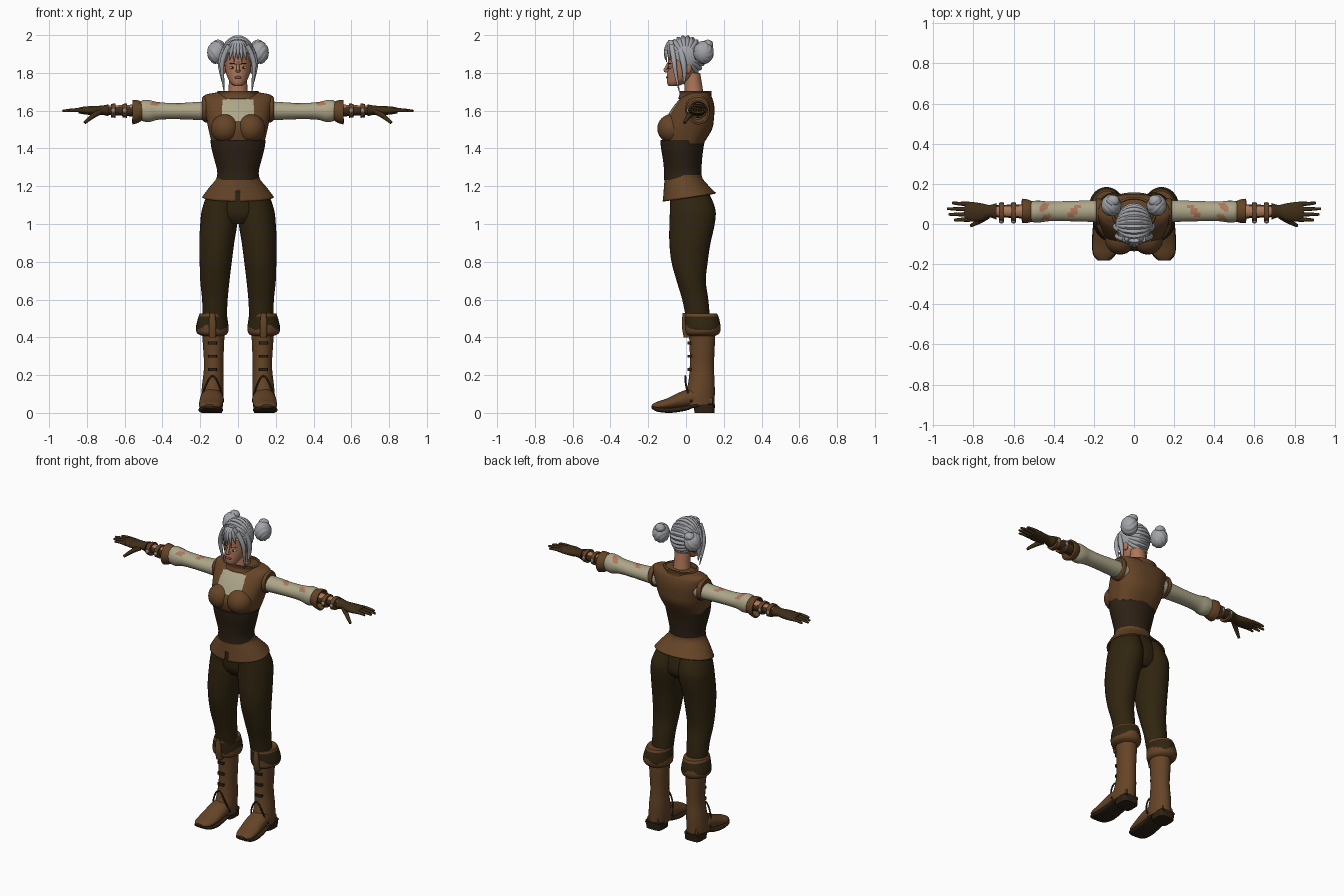
import bpy, bmesh, math
from mathutils import Vector

if "Cube" in bpy.data.objects:
    bpy.data.objects.remove(bpy.data.objects["Cube"])


def colour(name, *rgb):
    m = bpy.data.materials.new(name)
    m.use_nodes = True
    m.diffuse_color = (*rgb, 1)
    m.node_tree.nodes["Principled BSDF"].inputs["Base Color"].default_value = (*rgb, 1)
    return m


leather = colour("brown leather", .13, .058, .02)
trousers = colour("dark trousers", .03, .018, .005)
dark = colour("dark corset", .026, .015, .007)
silver = colour("silver hair", .36, .37, .39)
cream = colour("cream cloth", .42, .38, .25)
skin = colour("skin", .42, .18, .1)
glove = colour("glove leather", .05, .027, .009)
metal = colour("buckle metal", .25, .22, .18)
lip = colour("lips", .3, .08, .06)
white = colour("eye white", .6, .6, .58)
meshes = []


def add_mirror(ob):
    ob.modifiers.new("Mirror", "MIRROR").use_axis = (True, False, False)


def finish(name, bm, mat, mirror=False, thick=0):
    bmesh.ops.recalc_face_normals(bm, faces=bm.faces)
    me = bpy.data.meshes.new(name)
    bm.to_mesh(me)
    bm.free()
    me.materials.append(mat)
    ob = bpy.data.objects.new(name, me)
    bpy.context.collection.objects.link(ob)
    meshes.append(ob)
    if thick:
        mod = ob.modifiers.new("Thickness", "SOLIDIFY")
        mod.thickness, mod.offset = thick, -1
    if mirror:
        add_mirror(ob)
    return ob


def spline(a, b, c, d, t):
    return .5 * (2 * b + (c - a) * t + (2 * a - 5 * b + 4 * c - d) * t * t
                 + (3 * b - a - 3 * c + d) * t ** 3)


def loft(name, rings, mat, axis="z", mirror=False, power=2, seg=32, steps=4, thick=0, edit=None):
    """Skin rounded sections given as (position, low, high, low, high)."""
    rings = [(r[0], -r[1], *r[1:]) if len(r) == 4 else r for r in rings]
    n, full = len(rings), []
    for i in range(n - 1):
        near = [rings[max(0, min(n - 1, i + k))] for k in (-1, 0, 1, 2)]
        full += [[spline(*q, s / steps) for q in zip(*near)] for s in range(steps)]
    full.append(rings[-1])
    bm, loops = bmesh.new(), []
    for t, a, b, c, d in full:
        loop = []
        for k in range(seg):
            ang = math.tau * k / seg
            u, v = (math.copysign(abs(f) ** (2 / power), f) for f in (math.cos(ang), math.sin(ang)))
            u, v = (a + b + u * (b - a)) / 2, (c + d + v * (d - c)) / 2
            loop.append(bm.verts.new({"z": (u, v, t), "x": (t, u, v), "y": (u, t, v)}[axis]))
        loops.append(loop)
    for p, q in zip(loops, loops[1:]):
        for k in range(seg):
            bm.faces.new((p[k], p[k - 1], q[k - 1], q[k]))
    if not thick:
        bm.faces.new(loops[0])
        bm.faces.new(loops[-1])
    if edit:
        edit(bm)
    return finish(name, bm, mat, mirror, thick)


def blob(name, centre, radii, mat, mirror=False, ripple=0, twist=0, cut=None):
    """Ellipsoid, optionally with strand ridges that run to poles on the x axis."""
    bm = bmesh.new()
    fine = 96 if ripple else 24
    bmesh.ops.create_uvsphere(bm, u_segments=fine, v_segments=20, radius=1)
    for v in bm.verts:
        x, y, z = v.co
        ang = math.atan2(y, x) + twist * z
        f = 1 - .09 * (1 - abs(math.sin(ripple * ang))) if ripple else 1
        v.co = [c + r * p for c, r, p in zip(centre, radii, (z, x * f, y * f))]
    if cut:
        bmesh.ops.bisect_plane(bm, geom=bm.verts[:] + bm.edges[:] + bm.faces[:],
                               plane_co=cut[0], plane_no=cut[1], clear_inner=True)
    return finish(name, bm, mat, mirror)


def strand(name, points, r, mat, mirror=False, tip=.15):
    cu = bpy.data.curves.new(name, "CURVE")
    cu.dimensions, cu.bevel_depth, cu.bevel_resolution = "3D", r, 3
    cu.use_fill_caps = True
    s = cu.splines.new("NURBS")
    s.points.add(len(points) - 1)
    for i, (p, co) in enumerate(zip(s.points, points)):
        p.co = (*co, 1)
        p.radius = 1 - (1 - tip) * (i / (len(points) - 1)) ** 2
    s.use_endpoint_u, s.order_u = True, 3
    cu.materials.append(mat)
    ob = bpy.data.objects.new(name, cu)
    bpy.context.collection.objects.link(ob)
    if mirror:
        add_mirror(ob)


def slice_mesh(bm, cuts):
    for co, no in cuts:
        bmesh.ops.bisect_plane(bm, geom=bm.verts[:] + bm.edges[:] + bm.faces[:],
                               plane_co=co, plane_no=no)


def paint(ob, mat, rule, cuts=()):
    bm = bmesh.new()
    bm.from_mesh(ob.data)
    slice_mesh(bm, cuts)
    ob.data.materials.append(mat)
    for f in bm.faces:
        if rule(f.calc_center_median()):
            f.material_index = len(ob.data.materials) - 1
    bm.to_mesh(ob.data)
    bm.free()


X, Z = Vector((1, 0, 0)), Vector((0, 0, 1))

# Trousers
loft("pelvis", [(1.0, .09, -.05, .1), (1.05, .14, -.08, .135), (1.15, .15, -.085, .12),
                (1.23, .105, -.09, .08)], trousers)
loft("trouser_legs", [(1.18, .0, .155, -.085, .115), (1.08, .0, .19, -.085, .155),
                      (1.0, .004, .2, -.088, .152), (.9, .02, .205, -.088, .13),
                      (.8, .033, .203, -.077, .115), (.7, .045, .2, -.05, .105),
                      (.6, .055, .19, -.02, .118), (.5, .06, .187, 0, .127),
                      (.44, .07, .18, .01, .13)], trousers, mirror=True)

# Boots
loft("boot_shafts", [(.47, .07, .19, .01, .15), (.38, .073, .187, .018, .153),
                     (.25, .078, .18, .02, .148), (.15, .076, .19, .01, .152),
                     (.08, .076, .196, -.015, .152), (.035, .08, .196, -.02, .15)], leather, mirror=True)
loft("boot_feet", [(.14, .1, .18, .03, .09), (.05, .082, .195, .03, .13), (-.02, .076, .202, .022, .115),
                   (-.1, .082, .207, .015, .077), (-.15, .095, .203, .015, .06),
                   (-.18, .125, .178, .025, .045)], leather, "y", mirror=True)
loft("boot_soles", [(-.183, .122, .18, .024, .04), (-.15, .09, .205, .006, .032),
                    (-.08, .08, .209, 0, .028), (0, .082, .204, .012, .038),
                    (.05, .082, .2, .028, .048), (.152, .095, .187, .03, .048)],
     dark, "y", mirror=True, power=3)
loft("boot_heels", [(0, .085, .192, .045, .15), (.045, .083, .196, .04, .154)], dark,
     mirror=True, power=4)
cuff = loft("boot_cuffs", [(.405, .08, .18, .02, .15), (.42, .056, .215, 0, .175),
                           (.45, .05, .223, -.005, .184), (.5, .056, .212, -.008, .175),
                           (.525, .06, .203, -.006, .165)], leather, mirror=True, steps=6, seg=48)
paint(cuff, trousers, lambda c: .455 + .015 * math.sin(50 * c.x) < c.z < .51)
loft("boot_tongues", [(.4, .118, .152, -.012, .03), (.46, .115, .155, -.022, .03),
                      (.53, .122, .15, -.018, .03)], leather, mirror=True, power=4)
for h in (.37, .3, .23):
    loft("boot_lace", [(h - .007, .112, .158, .008, .04), (h + .007, .112, .158, .008, .04)],
         dark, mirror=True, power=4)
strand("boot_trim", [(.078, .03, .06), (.085, .0, .12), (.135, -.005, .22), (.185, .0, .12),
                     (.195, .03, .06)], .005, dark, True, 1)


# Peplum with a front slit and a hem that drops towards the front
def slit(bm):
    for v in bm.verts:
        v.co.z += .16 * v.co.y * max(0, (1.25 - v.co.z) / .11)
    slice_mesh(bm, [(X * .012, X), (X * -.012, X), (Z * 1.175, Z)])
    gone = [f for f in bm.faces if abs(f.calc_center_median().x) < .012
            and f.calc_center_median().y < 0 and f.calc_center_median().z < 1.175]
    bmesh.ops.delete(bm, geom=gone, context="FACES")


loft("peplum", [(1.26, .11, -.11, .083), (1.235, .118, -.114, .09), (1.19, .155, -.118, .122),
                (1.14, .19, -.124, .158)], leather, thick=.008, seg=48, edit=slit)

# Corset, vest and collar
loft("corset", [(1.232, .114, -.116, .084), (1.28, .11, -.116, .082), (1.34, .125, -.122, .085),
                (1.4, .14, -.132, .092), (1.445, .147, -.136, .1)], dark, seg=48)
vest = loft("vest", [(1.425, .138, -.115, .092), (1.5, .156, -.13, .137), (1.56, .168, -.105, .148),
                     (1.62, .178, -.068, .15), (1.665, .182, -.03, .14), (1.685, .17, 0, .125),
                     (1.695, .12, .01, .12), (1.7, .08, .01, .11)],
            leather, power=2.4, seg=48, steps=5)
paint(vest, cream, lambda c: abs(c.x) < .085 and c.y < .03 and 1.545 < c.z < 1.672
      and abs(c.x) + .5 * (c.z - 1.6) < .1,
      [(X * .085, X), (X * -.085, X), (Z * 1.545, Z), (Z * 1.672, Z)])
blob("vest_bust", (.068, -.075, 1.505), (.076, .077, .077), leather, True)
loft("collar", [(1.66, .102, -.03, .126), (1.685, .094, -.022, .122), (1.705, .1, -.024, .124)],
     leather, thick=.012)
loft("armhole_rims", [(.16, .0, .125, 1.535, 1.675), (.178, -.004, .128, 1.54, 1.68),
                      (.19, .003, .122, 1.55, 1.67)], leather, "x", mirror=True)

# Sleeves with bare patches along the top
sleeve = loft("sleeves", [(.13, .005, .118, 1.545, 1.652), (.2, .01, .118, 1.55, 1.647),
                          (.33, .014, .114, 1.555, 1.64), (.42, .014, .112, 1.552, 1.645),
                          (.47, .008, .116, 1.54, 1.656), (.505, .01, .114, 1.545, 1.655),
                          (.525, .025, .105, 1.56, 1.635)], cream, "x", mirror=True, steps=8, seg=40)
paint(sleeve, skin, lambda c: c.z > 1.628 and
      math.cos(44 * (c.x - .3)) + .5 * math.sin(90 * c.y + 70 * c.x) > .75)

# Gloves: flared cuff, forearm, straps, hand and fingers
loft("glove_cuffs", [(.505, .012, .112, 1.55, 1.645), (.53, .006, .122, 1.535, 1.655),
                     (.558, .004, .126, 1.527, 1.657)], leather, "x", mirror=True, thick=.01)
arm = loft("forearms", [(.5, .025, .1, 1.565, 1.635), (.6, .03, .097, 1.572, 1.63),
                        (.71, .035, .093, 1.58, 1.626)], glove, "x", mirror=True)
paint(arm, skin, lambda c: c.z > 1.62 and c.x < .69)
for x in (.6, .66):
    loft("wrist_strap", [(x - .012, .014, .106, 1.562, 1.638), (x + .012, .016, .104, 1.564, 1.636)],
         leather, "x", mirror=True, power=2.5)
    for y in (.012, .1):
        blob("strap_buckle", (x, y, 1.6), (.012, .009, .014), metal, True)
loft("hands", [(.685, .022, .104, 1.57, 1.634), (.72, .032, .095, 1.578, 1.627),
               (.76, .015, .103, 1.576, 1.625), (.81, .012, .11, 1.58, 1.622),
               (.845, .022, .108, 1.586, 1.616)], glove, "x", mirror=True)
for y, tip in ((.022, .895), (.048, .922), (.074, .93), (.1, .905)):
    strand("finger", [(.82, y, 1.602), (.87, y, 1.606), (tip, y * 1.1 - .005, 1.598)],
           .0115, glove, True, .55)
strand("thumb", [(.73, .04, 1.595), (.77, .012, 1.575), (.812, -.008, 1.535)], .016, glove, True, .5)

# Head and face
loft("neck", [(1.65, .06, -.01, .1), (1.72, .05, -.008, .088), (1.8, .048, -.005, .075)], skin)
loft("head", [(1.73, .022, -.09, -.04), (1.745, .038, -.1, -.01), (1.775, .055, -.101, .04),
              (1.81, .066, -.098, .065), (1.85, .071, -.095, .08), (1.9, .072, -.092, .085),
              (1.95, .058, -.07, .07)], skin)
blob("nose_tip", (0, -.1, 1.811), (.013, .018, .01), skin)
strand("nose_bridge", [(0, -.113, 1.812), (0, -.1, 1.835), (0, -.09, 1.86)], .009, skin, tip=.6)
blob("mouth", (0, -.098, 1.776), (.02, .008, .007), lip)
blob("eyes", (.03, -.083, 1.828), (.015, .01, .007), white, True)
blob("irises", (.03, -.09, 1.828), (.006, .005, .0065), dark, True)
strand("eyebrows", [(.014, -.094, 1.847), (.032, -.09, 1.853), (.05, -.076, 1.847)], .003, dark, True)
blob("ears", (.073, .01, 1.825), (.012, .02, .03), skin, True)

# Hair: ridged cap, coiled buns, fringe and loose locks
blob("hair_cap", (0, -.003, 1.886), (.092, .108, .114), silver, ripple=12,
     cut=((0, -.11, 1.92), (0, .145, .18)))
blob("hair_buns", (.113, .093, 1.908), (.05, .055, .062), silver, True, ripple=4, twist=1.2)
blob("bun_curls", (.105, .115, 1.95), (.032, .03, .026), silver, True, ripple=3, twist=1)
for k in range(7):
    x = .022 * (k - 3)
    y = 12 * x * x - .108
    strand("fringe_strand", [(x * .3, -.08, 1.965), (x * .8, y - .012, 1.925),
                             (x, y, 1.858 + .012 * (k % 2))], .015, silver)
strand("front_locks", [(.045, -.075, 1.945), (.086, -.065, 1.88), (.084, -.055, 1.79),
                       (.073, -.035, 1.7)], .016, silver, True)
strand("side_locks", [(.065, -.03, 1.93), (.095, -.015, 1.87), (.086, -.005, 1.79),
                      (.08, -.012, 1.74)], .019, silver, True)

# Smooth shading that keeps hard rims crisp
bpy.ops.object.select_all(action="DESELECT")
for ob in meshes:
    ob.select_set(True)
bpy.context.view_layer.objects.active = meshes[0]
bpy.ops.object.shade_smooth_by_angle(angle=math.radians(40))
